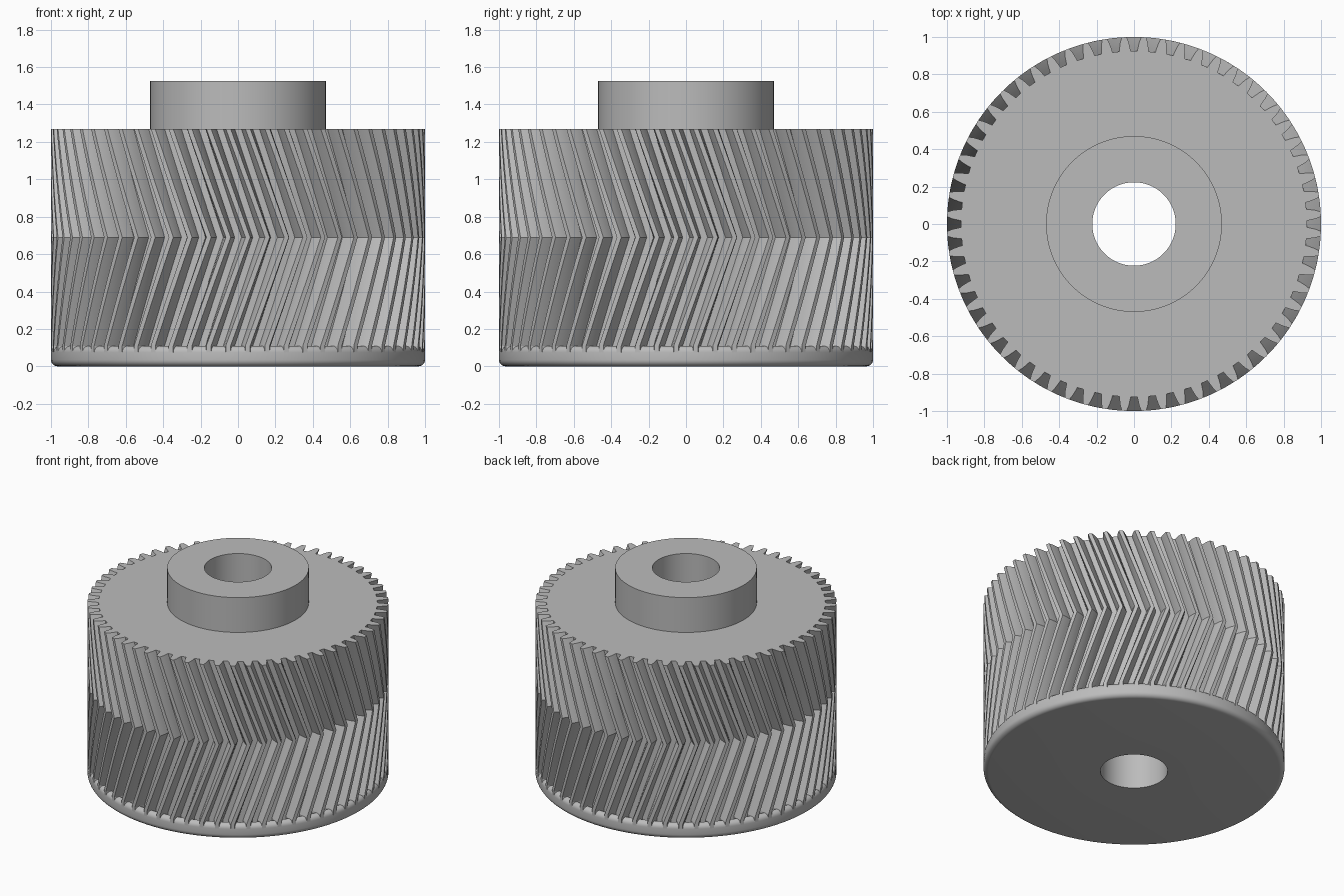
import bpy, bmesh
from math import sin, cos, pi, radians

cube = bpy.data.objects.get("Cube")
if cube:
    bpy.data.objects.remove(cube)

TEETH = 60
BORE, HUB_R = 0.223, 0.47
FLANGE_TOP, MIDDLE, GEAR_TOP, HUB_TOP = 0.11, 0.69, 1.27, 1.525
TWIST = 0.21          # turn of the teeth over half the width
FILLET = 0.035

steel = bpy.data.materials.new("steel grey")
steel.use_nodes = True
GREY = (0.5, 0.5, 0.5, 1)
steel.diffuse_color = GREY
steel.node_tree.nodes["Principled BSDF"].inputs["Base Color"].default_value = GREY


def loft(name, rings, closed=False, angle=30):
    """Skin a stack of equal-length rings of points."""
    bm = bmesh.new()
    loops = [[bm.verts.new(p) for p in ring] for ring in rings]
    if closed:
        loops.append(loops[0])
    for low, high in zip(loops, loops[1:]):
        n = len(low)
        for i in range(n):
            j = (i + 1) % n
            bm.faces.new((low[i], low[j], high[j], high[i]))
    bmesh.ops.recalc_face_normals(bm, faces=bm.faces)
    mesh = bpy.data.meshes.new(name)
    bm.to_mesh(mesh)
    bm.free()
    mesh.materials.append(steel)
    obj = bpy.data.objects.new(name, mesh)
    bpy.context.collection.objects.link(obj)
    bpy.ops.object.select_all(action="DESELECT")
    bpy.context.view_layer.objects.active = obj
    obj.select_set(True)
    bpy.ops.object.shade_smooth_by_angle(angle=radians(angle))
    return obj


def circle(r, z, n=120):
    return [(r * cos(2 * pi * i / n), r * sin(2 * pi * i / n), z) for i in range(n)]


# One tooth, as (angle, radius) pairs: root, flank, tip, flank, root
half = [(-0.033, 0.925), (-0.029, 0.945), (-0.023, 0.972), (-0.013, 1.0)]
tooth = half + [(-a, r) for a, r in reversed(half)]
outline = [(2 * pi * (k + 0.5) / TEETH + a, r) for k in range(TEETH) for a, r in tooth]


def tooth_ring(z, turn, radius=None):
    return [((radius or r) * cos(a + turn), (radius or r) * sin(a + turn), z)
            for a, r in outline]


# Herringbone teeth: the twist rises to the middle, then falls back
STEPS = 8
rings = [tooth_ring(0.075, 0)]
for i in range(2 * STEPS + 1):
    z = FLANGE_TOP + (GEAR_TOP - FLANGE_TOP) * i / (2 * STEPS)
    rings.append(tooth_ring(z, TWIST * (1 - abs(i - STEPS) / STEPS)))
rings.append(tooth_ring(GEAR_TOP, 0, BORE))
loft("herringbone_teeth", rings, angle=18)

# Round-edged flange under the teeth
arc = [(1 - FILLET + FILLET * sin(t * pi / 12), FILLET * (1 - cos(t * pi / 12)))
       for t in range(7)]
profile = [(BORE, 0)] + arc + [(r, FLANGE_TOP - z) for r, z in reversed(arc)]
loft("flange", [circle(r, z) for r, z in profile])

# Hub on top and the bore through everything
loft("hub", [circle(HUB_R, GEAR_TOP), circle(HUB_R, HUB_TOP),
             circle(BORE, HUB_TOP), circle(BORE, 0)])
